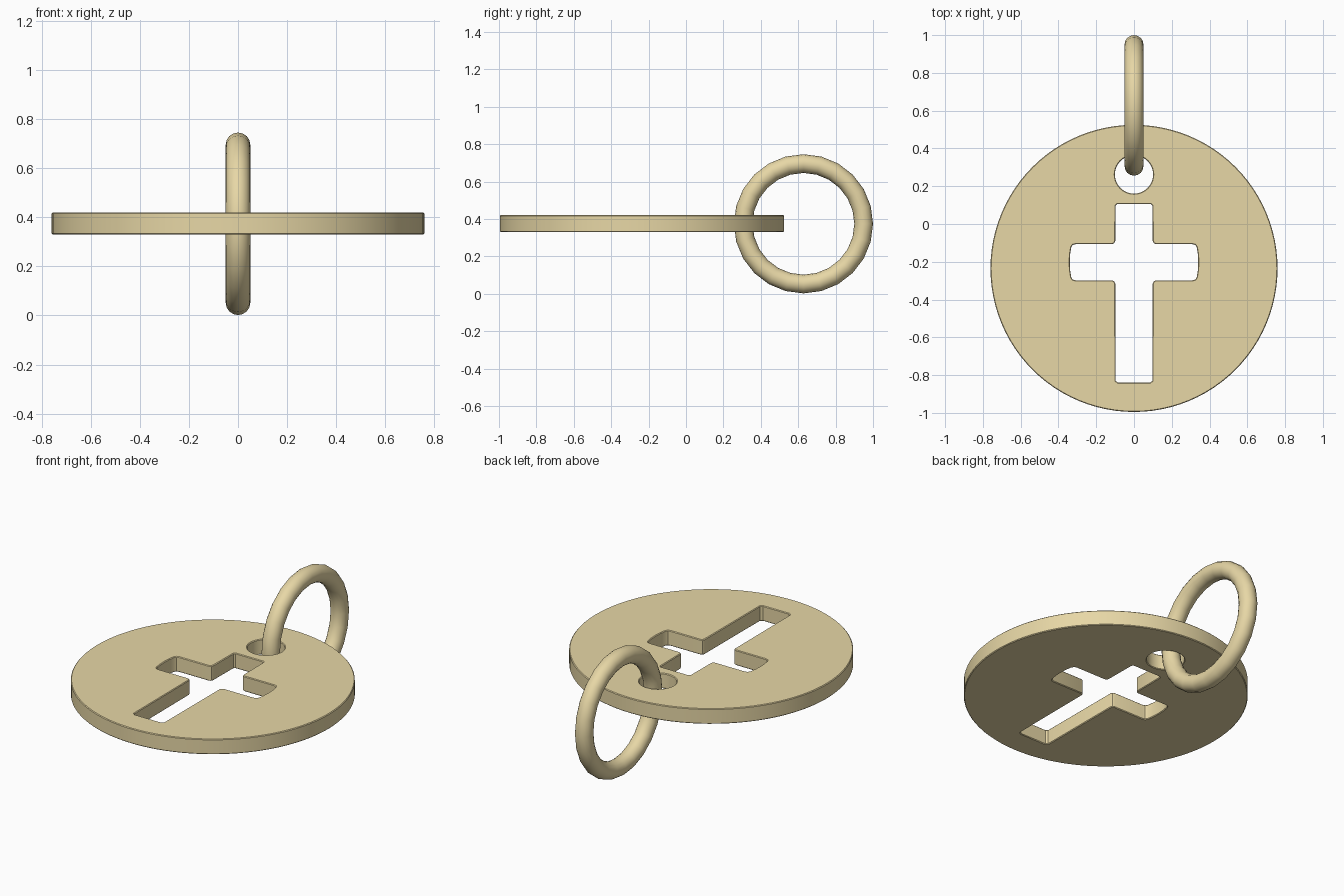
import bpy
from math import cos, sin, pi

if "Cube" in bpy.data.objects:
    bpy.data.objects.remove(bpy.data.objects["Cube"])

mat = bpy.data.materials.new("pale_gold")
mat.diffuse_color = (0.80, 0.68, 0.38, 1)
mat.use_nodes = True
mat.node_tree.nodes["Principled BSDF"].inputs["Base Color"].default_value = mat.diffuse_color


def circle(cx, cy, r, n):
    return [(cx + r * cos(2 * pi * i / n), cy + r * sin(2 * pi * i / n)) for i in range(n)]


def finish(obj, angle):
    obj.data.materials.clear()
    obj.data.materials.append(mat)
    bpy.ops.object.shade_smooth_by_angle(angle=angle)


# Cross cut-out: right half from top to bottom, then mirrored
half = [(0.09, 0.105), (0.097, 0.098), (0.099, -0.09), (0.104, -0.101), (0.115, -0.107),
        (0.31, -0.107), (0.324, -0.111), (0.332, -0.122), (0.338, -0.16), (0.34, -0.203),
        (0.338, -0.245), (0.332, -0.283), (0.324, -0.294), (0.31, -0.298),
        (0.115, -0.298), (0.104, -0.304), (0.099, -0.315), (0.097, -0.83), (0.085, -0.84)]
cross = half + [(-x, y) for x, y in reversed(half)]

# Disc outline with ring hole and cross, extruded with a fine edge bevel
curve = bpy.data.curves.new("pendant_disc", 'CURVE')
curve.dimensions = '2D'
curve.fill_mode = 'BOTH'
curve.extrude = 0.041
curve.bevel_depth = 0.004
curve.bevel_resolution = 0
curve.offset = -0.004
for pts in (circle(0, -0.235, 0.76, 96), circle(0, 0.262, 0.101, 40), cross):
    s = curve.splines.new('POLY')
    s.points.add(len(pts) - 1)
    for p, (x, y) in zip(s.points, pts):
        p.co = (x, y, 0, 1)
    s.use_cyclic_u = True
disc = bpy.data.objects.new("pendant_disc", curve)
bpy.context.collection.objects.link(disc)
disc.location.z = 0.375
bpy.context.view_layer.objects.active = disc
disc.select_set(True)
bpy.ops.object.convert(target='MESH')
disc = bpy.context.object
bpy.ops.object.mode_set(mode='EDIT')
bpy.ops.mesh.select_all(action='SELECT')
bpy.ops.mesh.remove_doubles(threshold=0.0003)
bpy.ops.mesh.normals_make_consistent(inside=False)
bpy.ops.object.mode_set(mode='OBJECT')
finish(disc, pi / 6)

# Hanging ring through the hole
bpy.ops.object.select_all(action='DESELECT')
bpy.ops.mesh.primitive_torus_add(major_segments=24, minor_segments=16, major_radius=0.322,
                                 minor_radius=0.05, location=(0, 0.628, 0.374),
                                 rotation=(0, pi / 2, 0))
ring = bpy.context.object
ring.name = "hanging_ring"
finish(ring, pi / 3)
